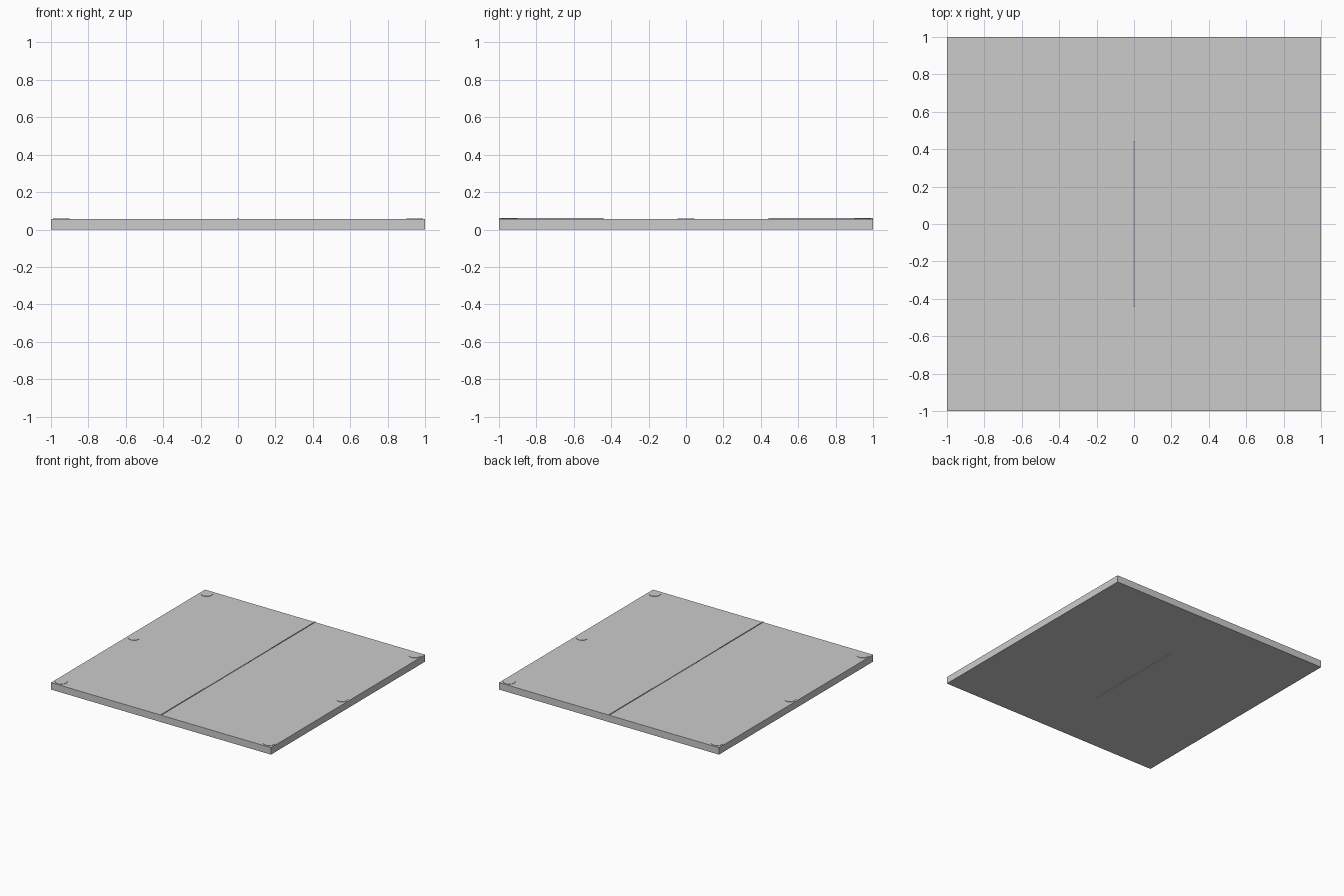
import bpy

if "Cube" in bpy.data.objects:
    bpy.data.objects.remove(bpy.data.objects["Cube"])

TOP = 0.057      # top face of the panels
GAP = 0.006      # slit between the two panels
HINGE_IN = 0.44  # inner end of each hinge strip


def box(name, x0, x1, y0, y1, z0, z1):
    bpy.ops.mesh.primitive_cube_add(
        size=1, location=((x0 + x1) / 2, (y0 + y1) / 2, (z0 + z1) / 2))
    ob = bpy.context.object
    ob.name = name
    ob.scale = (x1 - x0, y1 - y0, z1 - z0)
    bpy.ops.object.transform_apply(location=False, rotation=False, scale=True)
    return ob


def pad(name, x, y, radius=0.045, rise=0.003):
    sunk = 0.01
    bpy.ops.mesh.primitive_cylinder_add(
        vertices=32, radius=radius, depth=rise + sunk,
        location=(x, y, TOP + (rise - sunk) / 2))
    ob = bpy.context.object
    ob.name = name
    bpy.ops.object.shade_smooth_by_angle()
    return ob


# Two flat panels with a narrow slit between them
box("left_panel", -1, -GAP / 2, -1, 1, 0, TOP)
box("right_panel", GAP / 2, 1, -1, 1, 0, TOP)

# Hinge strips closing the slit at both ends, standing slightly proud
box("front_hinge", -GAP / 2, GAP / 2, -1, -HINGE_IN, 0, TOP + 0.005)
box("back_hinge", -GAP / 2, GAP / 2, HINGE_IN, 1, 0, TOP + 0.005)

# Three low round pads along each outer side
for side, x in (("left", -0.945), ("right", 0.945)):
    for place, y in (("front", -0.945), ("middle", 0), ("back", 0.945)):
        pad(f"{side}_{place}_pad", x, y)
